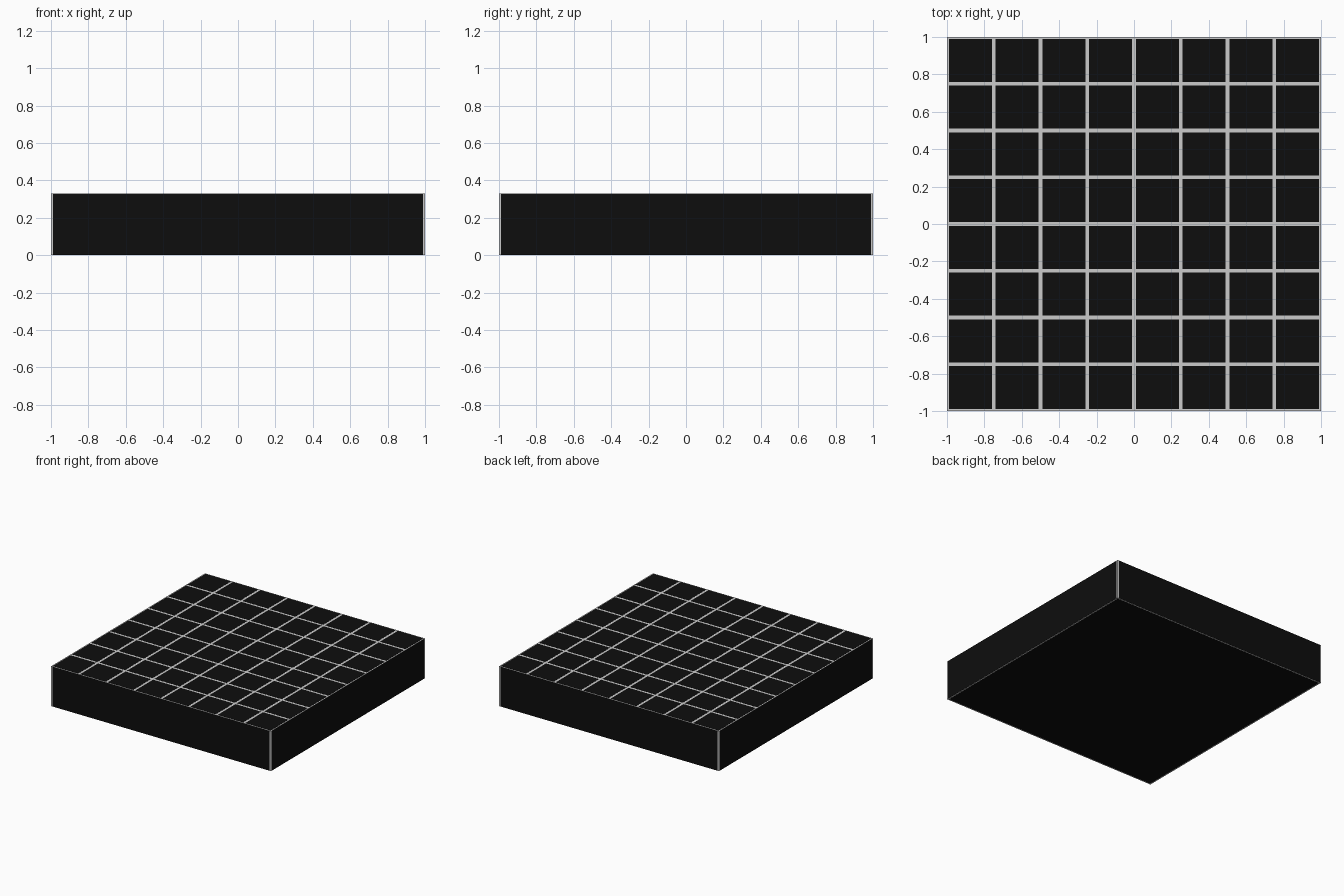
import bpy

if "Cube" in bpy.data.objects:
    bpy.data.objects.remove(bpy.data.objects["Cube"])

H = 0.33      # overall height
P = 0.001     # panel thickness standing proud of the body
N = 8         # tiles per side
GAP = 0.02    # light joint between tiles
EDGE = 0.012  # light margin along the upright corners
PITCH = 2 / N

black = bpy.data.materials.new("black")
black.diffuse_color = (0.004, 0.004, 0.004, 1)
black.use_nodes = True
black.node_tree.nodes["Principled BSDF"].inputs["Base Color"].default_value = black.diffuse_color


def box(name, centre, size, material=None):
    bpy.ops.mesh.primitive_cube_add(size=1, location=centre)
    ob = bpy.context.object
    ob.name = name
    ob.scale = size
    bpy.ops.object.transform_apply(location=False, rotation=False, scale=True)
    if material:
        ob.data.materials.append(material)
    return ob


# light slab that shows as the joints and edges
box("body", (0, 0, H / 2), (2 - 2 * P, 2 - 2 * P, H - 2 * P))

# dark side panels and underside
w = 2 - 2 * EDGE
for name, s in (("front", -1), ("back", 1)):
    box(name + "_panel", (0, s * (1 - P / 2), H / 2), (w, P, H - 0.004), black)
for name, s in (("left", -1), ("right", 1)):
    box(name + "_panel", (s * (1 - P / 2), 0, H / 2), (P, w, H - 0.004), black)
box("bottom_panel", (0, 0, P / 2), (w, w, P), black)

# grid of square tiles on the top
start = -1 + PITCH / 2
tile = box("top_tiles", (start, start, H - P / 2),
           (PITCH - GAP, PITCH - GAP, P), black)
for axis in range(2):
    arr = tile.modifiers.new("grid", "ARRAY")
    arr.count = N
    arr.use_relative_offset = False
    arr.use_constant_offset = True
    offset = [0, 0, 0]
    offset[axis] = PITCH
    arr.constant_offset_displace = offset
